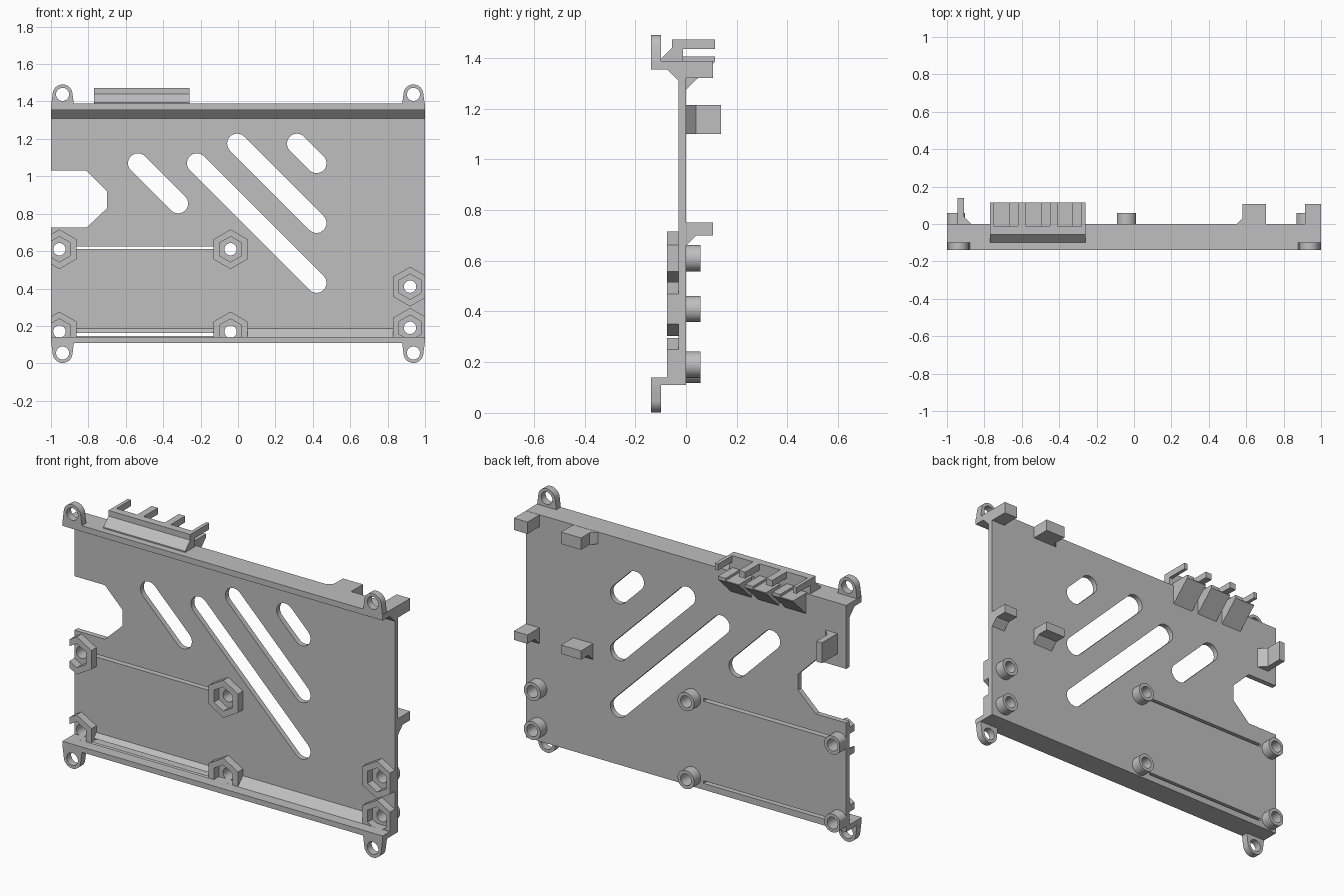
import bpy, bmesh
from math import sin, cos, pi, radians

if "Cube" in bpy.data.objects:
    bpy.data.objects.remove(bpy.data.objects["Cube"], do_unlink=True)

grey = bpy.data.materials.new("plain grey")
grey.use_nodes = True
COLOUR = (0.52, 0.52, 0.52, 1)
grey.diffuse_color = COLOUR
grey.node_tree.nodes["Principled BSDF"].inputs["Base Color"].default_value = COLOUR


def prism(name, outlines, axis, spans):
    """Extrude outlines along an axis; one span for all, or one per outline."""
    place = {"x": lambda a, b, t: (t, a, b),
             "y": lambda a, b, t: (a, t, b),
             "z": lambda a, b, t: (a, b, t)}[axis]
    if not isinstance(spans, list):
        spans = [spans] * len(outlines)
    bm = bmesh.new()
    for pts, (lo, hi) in zip(outlines, spans):
        low = [bm.verts.new(place(a, b, lo)) for a, b in pts]
        top = [bm.verts.new(place(a, b, hi)) for a, b in pts]
        bm.faces.new(low)
        bm.faces.new(top[::-1])
        for i in range(len(pts)):
            j = (i + 1) % len(pts)
            bm.faces.new((low[i], top[i], top[j], low[j]))
    bmesh.ops.recalc_face_normals(bm, faces=bm.faces)
    mesh = bpy.data.meshes.new(name)
    bm.to_mesh(mesh)
    bm.free()
    mesh.materials.append(grey)
    obj = bpy.data.objects.new(name, mesh)
    bpy.context.collection.objects.link(obj)
    return obj


def arc(cx, cz, r, start=0, end=360, n=32):
    full = end - start == 360
    return [(cx + r * cos(radians(start + (end - start) * i / n)),
             cz + r * sin(radians(start + (end - start) * i / n)))
            for i in range(n if full else n + 1)]


def rect(a0, a1, b0, b1):
    return [(a0, b0), (a1, b0), (a1, b1), (a0, b1)]


def capsule(x0, z0, x1, z1, r=0.053):
    # rounded slot running down to the right at 45 degrees
    return arc(x0, z0, r, 45, 225, 16) + arc(x1, z1, r, 225, 405, 16)


def boolean(obj, cutter, operation="DIFFERENCE"):
    mod = obj.modifiers.new("cut", "BOOLEAN")
    mod.operation, mod.solver, mod.object = operation, "EXACT", cutter
    bpy.context.view_layer.objects.active = obj
    bpy.ops.object.modifier_apply(modifier=mod.name)


MOUNTS = [(-0.955, 0.61), (-0.04, 0.61), (-0.955, 0.17), (-0.04, 0.17),
          (0.92, 0.41), (0.92, 0.19)]


def hexagon(x, z, r):
    return arc(x, z, r, 30, 390, 6)


# Channel-shaped plate with chamfered top and bottom flanges
plate = prism("back_plate", [[
    (0, 0.11), (-0.138, 0.11), (-0.138, 0.14), (-0.075, 0.14), (-0.03, 0.185),
    (-0.03, 1.31), (-0.075, 1.355), (-0.138, 1.355), (-0.138, 1.388), (0, 1.388)]],
    "x", (-1, 1))

# Cutters: slots, side notch, slits, nut pockets and screw holes
slots = prism("slot_cutter", [
    capsule(-0.535, 1.07, -0.32, 0.855), capsule(-0.22, 1.07, 0.42, 0.43),
    capsule(-0.005, 1.175, 0.42, 0.75), capsule(0.315, 1.175, 0.42, 1.07),
    rect(-0.89, -0.11, 0.61, 0.626), rect(-0.89, -0.11, 0.146, 0.161),
    [(-1.1, 1.03), (-0.81, 1.03), (-0.70, 0.92), (-0.70, 0.83),
     (-0.81, 0.725), (-1.1, 0.725)]], "y", (-0.1, 0.1))
pockets = prism("pocket_cutter", [hexagon(x, z, 0.068) for x, z in MOUNTS],
                "y", (-0.09, -0.0299))
holes = prism("hole_cutter", [arc(x, z, 0.033) for x, z in MOUNTS],
              "y", (-0.08, 0.1))
bounds = prism("bounds_helper", [rect(-1, 1, 0.14, 1.3)], "y", (-0.3, 0.3))
boolean(pockets, prism("pocket_bounds", [rect(-1.2, 1.2, 0.1401, 1.3)],
                       "y", (-0.3, 0.3)), "INTERSECT")
for cutter in (slots, pockets, holes):
    boolean(plate, cutter)

# Hexagonal nut holders on the front, trimmed at the plate edges
nuts = prism("nut_holders", [hexagon(x, z, 0.106) for x, z in MOUNTS],
             "y", (-0.074, -0.03))
boolean(nuts, bounds, "INTERSECT")
boolean(nuts, pockets)

# Round standoffs on the back
standoffs = prism("standoffs", [arc(x, z, 0.052) for x, z in MOUNTS], "y", (-0.001, 0.058))
trim = prism("standoff_bounds", [rect(-1, 1, 0.05, 1.3)], "y", (-0.3, 0.3))
boolean(standoffs, trim, "INTERSECT")
boolean(standoffs, holes)

# Screw ears at the four corners
ears, ear_holes = [], []
for x in (-0.938, 0.938):
    for z, side in ((1.438, 1), (0.055, -1)):
        base = z - side * 0.083
        ears.append([(x + 0.062, base), (x + 0.06, z - side * 0.05)]
                    + [(px, z + side * pz) for px, pz in arc(x, 0, 0.053, 10, 170, 18)]
                    + [(x - 0.06, z - side * 0.05), (x - 0.062, base)])
        ear_holes.append(arc(x, z, 0.035))
screw_ears = prism("screw_ears", ears, "y", (-0.138, -0.098))
ear_cutter = prism("ear_hole_cutter", ear_holes, "y", (-0.2, 0))
boolean(screw_ears, ear_cutter)

# Retaining tabs on the back
prism("upper_tabs", [
    rect(0.915, 1, -0.01, 0.107),
    [(0.55, 0), (0.58, 0.03), (0.58, 0.107), (0.705, 0.107), (0.705, 0)]],
    "z", (1.32, 1.387))
prism("lower_tabs", [[(-0.01, 0.66), (0, 0.66), (0.04, 0.70), (0.107, 0.70),
                      (0.107, 0.75), (-0.01, 0.75)]] * 2,
      "x", [(0.915, 1), (0.58, 0.705)])
prism("side_tab", [[(-0.945, -0.01), (-0.945, 0.138), (-0.91, 0.138),
                    (-0.91, 0.04), (-0.87, 0), (-0.87, -0.01)]], "z", (1.1, 1.215))

# Cable comb on the top edge: sloped wall, fingers and wedge teeth
LEFT, RIGHT = -0.77, -0.26
prism("comb_wall", [[(-0.1, 1.38), (-0.1, 1.395), (-0.055, 1.44), (-0.055, 1.472),
                     (-0.012, 1.472), (-0.012, 1.38)]], "x", (LEFT, RIGHT))
pitch = (RIGHT - LEFT) / 3
centres = [LEFT + pitch * i for i in range(4)]
prism("comb_fingers", [rect(-0.02, 0.115, 1.436, 1.472)] * 4, "x",
      [(max(LEFT, c - 0.02), min(RIGHT, c + 0.02)) for c in centres])
prism("comb_wedges", [[(-0.01, 1.275), (0, 1.275), (0.115, 1.386), (0.115, 1.391),
                       (-0.01, 1.391)]] * 3, "x",
      [(c + 0.02, c + pitch - 0.02) for c in centres[:3]])
prism("comb_ribs", [rect(-0.015, 0.115, 1.388, 1.405)] * 3, "x",
      [(c + pitch - 0.068, c + pitch - 0.02) for c in centres[:3]])

# Remove helpers and shade rounded walls smoothly
for obj in list(bpy.data.objects):
    if obj.name.endswith(("cutter", "helper", "bounds")):
        bpy.data.objects.remove(obj, do_unlink=True)
for obj in bpy.context.scene.objects:
    obj.select_set(obj.type == "MESH")
bpy.context.view_layer.objects.active = plate
bpy.ops.object.shade_smooth_by_angle(angle=radians(30))
